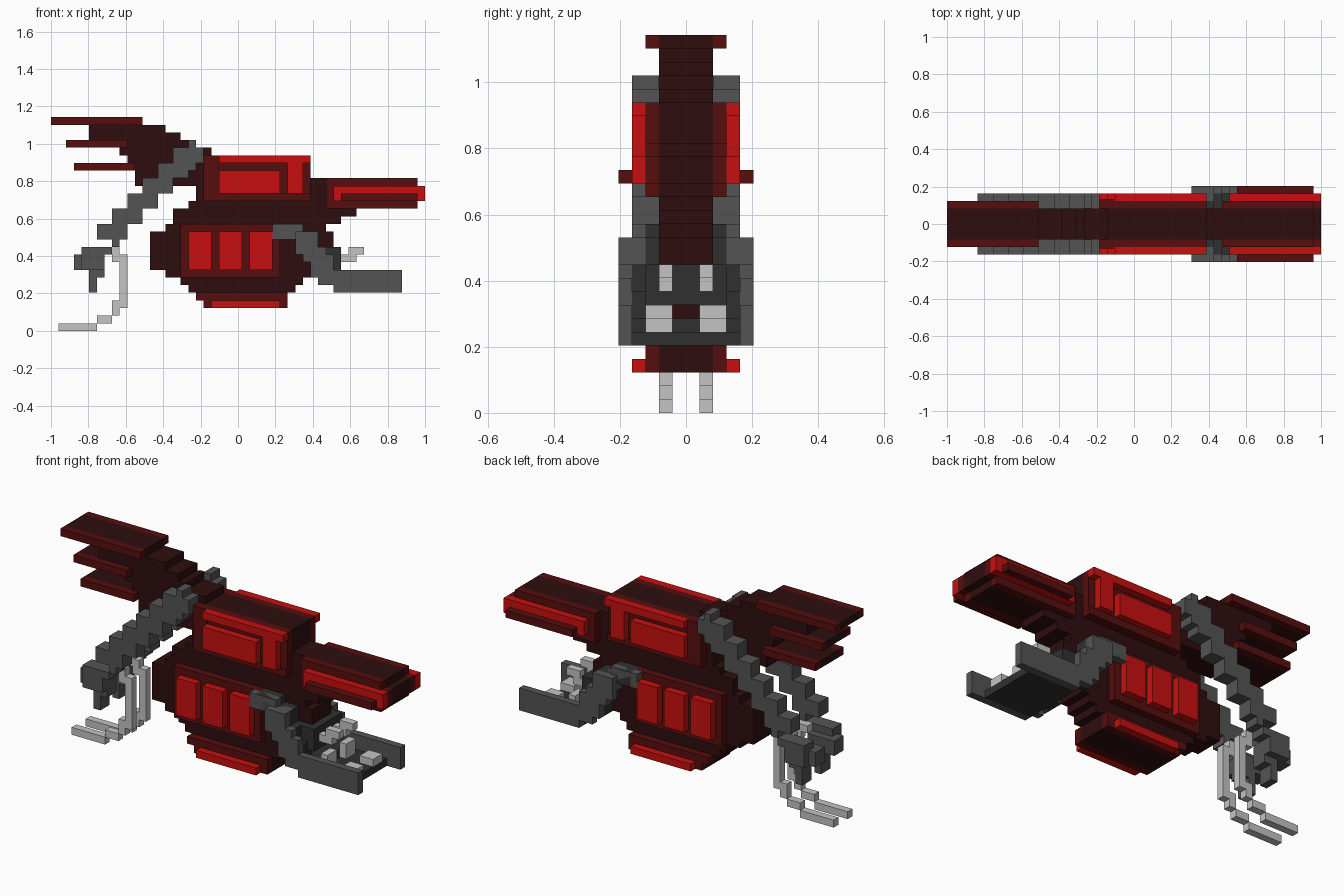
import bpy, bmesh, math
from mathutils import Vector

if "Cube" in bpy.data.objects:
    bpy.data.objects.remove(bpy.data.objects["Cube"])

U = 2 / 49  # size of one block


def material(name, hexcode):
    def lin(c):
        return c / 12.92 if c <= 0.04045 else ((c + 0.055) / 1.055) ** 2.4
    rgb = [lin(int(hexcode[i:i + 2], 16) / 255) for i in (0, 2, 4)]
    m = bpy.data.materials.new(name)
    m.use_nodes = True
    m.diffuse_color = (*rgb, 1)
    bsdf = m.node_tree.nodes["Principled BSDF"]
    bsdf.inputs["Base Color"].default_value = (*rgb, 1)
    bsdf.inputs["Roughness"].default_value = 0.8
    return m


MAROON = material("dark maroon", "2e0d0f")
DARK_RED = material("dark red", "560e0e")
RED = material("bright red", "c80f0f")
GRAY = material("gray", "545454")
CHARCOAL = material("charcoal", "303030")
LIGHT = material("light gray", "c4c4c4")


def part(name, mat, y0, y1, rects):
    """Stepped profile of (row0, row1, col0, col1) block areas, extruded from
    y0 to y1 in blocks; parts off the middle plane are mirrored."""
    cells = {(i, k) for k0, k1, i0, i1 in rects
             for k in range(k0, k1) for i in range(i0, i1)}
    bm = bmesh.new()
    for i, k in sorted(cells):
        bm.faces.new([bm.verts.new(((i + a - 24.5) * U, y0 * U, (k + b) * U))
                      for a, b in ((0, 0), (1, 0), (1, 1), (0, 1))])
    bmesh.ops.remove_doubles(bm, verts=bm.verts[:], dist=U * 0.01)
    ext = bmesh.ops.extrude_face_region(bm, geom=bm.faces[:], use_keep_orig=True)
    moved = [v for v in ext["geom"] if isinstance(v, bmesh.types.BMVert)]
    bmesh.ops.translate(bm, verts=moved, vec=Vector((0, (y1 - y0) * U, 0)))
    bmesh.ops.recalc_face_normals(bm, faces=bm.faces[:])
    bmesh.ops.dissolve_limit(bm, angle_limit=math.radians(1),
                             verts=bm.verts[:], edges=bm.edges[:])
    me = bpy.data.meshes.new(name)
    bm.to_mesh(me)
    bm.free()
    me.materials.append(mat)
    ob = bpy.data.objects.new(name, me)
    bpy.context.collection.objects.link(ob)
    if y0 > 0:
        mod = ob.modifiers.new("Mirror", "MIRROR")
        mod.use_axis = (False, True, False)
    return ob


# Middle slice: body, head and tail in one stepped profile
part("body_core", MAROON, -2, 2, [
    (3, 4, 20, 31), (4, 5, 19, 31), (5, 6, 18, 32), (6, 7, 17, 33),
    (7, 8, 15, 34), (8, 9, 13, 35), (9, 13, 13, 37), (13, 14, 15, 36),
    (14, 15, 16, 38), (15, 16, 16, 40), (16, 17, 18, 48),
    (17, 19, 19, 49), (19, 20, 19, 48), (20, 23, 20, 34)])
part("tail_core", MAROON, -2, 2, [
    (26, 27, 5, 15), (25, 26, 5, 17), (24, 25, 9, 18), (23, 24, 9, 21),
    (22, 23, 10, 20), (19, 22, 11, 20)])

# Tail feathers: a dark middle with red edges
for n, (row, c0, c1) in enumerate([(27, 0, 12), (24, 2, 10), (21, 3, 11)]):
    area = [(row, row + 1, c0, c1)]
    part(f"tail_feather_{n + 1}", MAROON, -2, 2, area)
    part(f"tail_feather_edge_{n + 1}", DARK_RED, 2, 3, area)

# Upper body side armour
part("shoulder_frame", DARK_RED, 2, 3, [(17, 23, 20, 34)])
part("shoulder_trim", RED, 3, 4, [(22, 23, 22, 34), (18, 22, 31, 33)])
part("shoulder_panel", RED, 3, 4, [(18, 21, 22, 30)])
part("shoulder_rim", DARK_RED, 3, 3.2, [(17, 23, 20, 22), (17, 18, 22, 34)])

# Snout
part("snout_side", DARK_RED, 2, 3, [(16, 20, 36, 48), (17, 19, 48, 49)])
part("snout_trim", RED, 3, 4, [(17, 19, 37, 49)])
part("snout_bar", DARK_RED, 4, 5, [(17, 18, 38, 48)])

# Belly armour with three ribs on each side, and the keel below
part("belly_frame", DARK_RED, 2, 3, [(7, 14, 17, 30)])
for n in range(3):
    c = 18 + 4 * n
    part(f"belly_rib_{n + 1}", RED, 3, 4, [(8, 13, c, c + 3)])
part("keel_side", DARK_RED, 2, 3, [(3, 4, 20, 31), (4, 5, 19, 31)])
part("keel_trim", RED, 3, 4, [(3, 4, 21, 30)])

# Rear legs stepping down and back, with feet
part("rear_leg", GRAY, 2, 4, [
    (24, 25, 18, 19), (22, 24, 16, 20), (21, 22, 14, 19), (20, 21, 14, 18),
    (18, 20, 12, 16), (16, 18, 10, 14), (14, 16, 8, 12), (12, 14, 6, 10),
    (11, 12, 8, 9)])
part("rear_foot", GRAY, 2, 4, [(10, 11, 4, 8), (8, 10, 4, 7)])
part("rear_toe", GRAY, 1, 3, [(8, 10, 3, 7), (7, 8, 5, 7), (5, 7, 5, 6)])
part("rear_claw", LIGHT, 1, 2, [
    (10, 11, 7, 9), (9, 10, 8, 10), (4, 9, 9, 10), (3, 4, 8, 10),
    (2, 3, 8, 9), (1, 2, 6, 8), (0, 1, 1, 6)])

# Front arms, each ending in a long pincer
part("arm_shoulder", GRAY, 3, 4, [(12, 14, 29, 33), (11, 13, 32, 35)])
part("arm_pincer", GRAY, 4, 5, [
    (12, 13, 32, 35), (11, 12, 32, 35), (10, 11, 32, 36), (9, 10, 33, 37),
    (8, 9, 34, 37), (7, 8, 34, 46), (6, 7, 35, 46), (5, 6, 37, 46)])
part("arm_inner", CHARCOAL, 2, 4, [
    (12, 14, 30, 33), (11, 13, 33, 35), (9, 11, 33, 36), (7, 9, 34, 37)])
part("palm_wall", CHARCOAL, -3, 3, [(8, 11, 36, 38)])
part("palm_floor", CHARCOAL, -4, 4, [(5, 6, 37, 44), (6, 7, 36, 39)])
part("front_claw", LIGHT, 1, 2, [(10, 11, 39, 41), (9, 10, 38, 40)])
part("front_fang", LIGHT, 1, 3, [(6, 8, 39, 40), (6, 7, 42, 44)])
